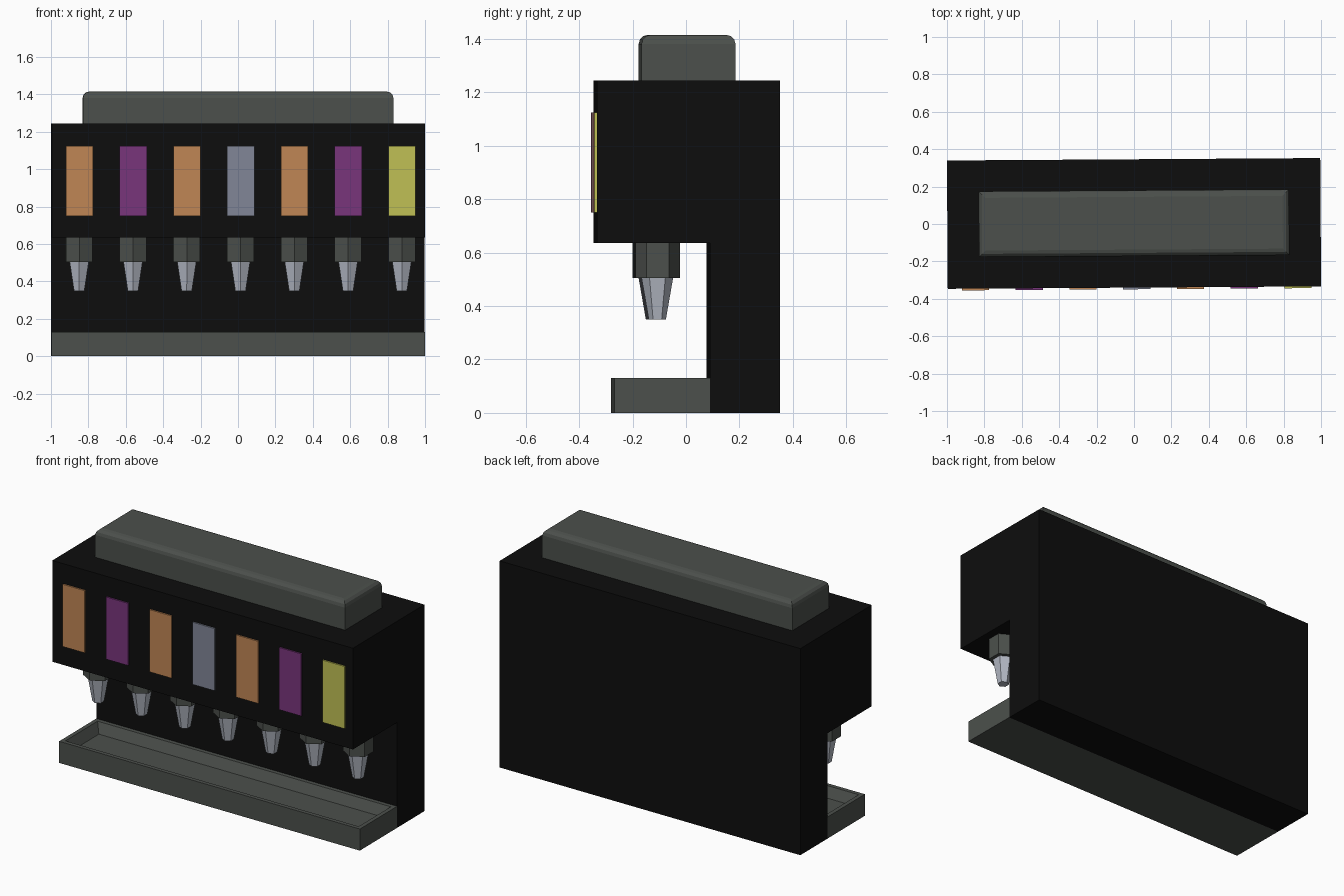
import bpy
import bmesh
from math import pi
from mathutils import Matrix, Vector

cube = bpy.data.objects.get("Cube")
if cube:
    bpy.data.objects.remove(cube, do_unlink=True)

# The whole machine stands very slightly turned
TURN = Matrix.Rotation(0.0065, 4, 'Z')


def material(name, r, g, b):
    m = bpy.data.materials.new(name)
    m.use_nodes = True
    m.diffuse_color = (r, g, b, 1)
    node = next(n for n in m.node_tree.nodes if n.type == 'BSDF_PRINCIPLED')
    node.inputs["Base Color"].default_value = (r, g, b, 1)
    return m


black = material("black", 0.004, 0.004, 0.004)
grey = material("dark grey", 0.072, 0.08, 0.072)
steel = material("steel", 0.45, 0.48, 0.55)
orange = material("orange", 0.53, 0.24, 0.09)
purple = material("purple", 0.19, 0.036, 0.20)
slate = material("slate", 0.22, 0.24, 0.31)
yellow = material("yellow", 0.53, 0.53, 0.09)


def finish(bm, name, mat):
    bmesh.ops.recalc_face_normals(bm, faces=bm.faces)
    bm.transform(TURN)
    mesh = bpy.data.meshes.new(name)
    bm.to_mesh(mesh)
    bm.free()
    mesh.materials.append(mat)
    ob = bpy.data.objects.new(name, mesh)
    bpy.context.collection.objects.link(ob)
    return ob


def box_mesh(x, y, z):
    """Box from (low, high) pairs."""
    bm = bmesh.new()
    lo, hi = Vector((x[0], y[0], z[0])), Vector((x[1], y[1], z[1]))
    size = Matrix.Diagonal((*(hi - lo), 1))
    bmesh.ops.create_cube(bm, size=1, matrix=Matrix.Translation((lo + hi) / 2) @ size)
    return bm


def top_face(bm):
    bm.faces.ensure_lookup_table()
    return max(bm.faces, key=lambda f: f.calc_center_median().z)


def hex_prism(name, x, y, z, r_low, r_high, mat):
    """Six-sided tapered prism with corners towards the front and back."""
    bm = bmesh.new()
    place = Matrix.Translation((x, y, sum(z) / 2)) @ Matrix.Rotation(pi / 2, 4, 'Z')
    bmesh.ops.create_cone(bm, cap_ends=True, segments=6, radius1=r_low,
                          radius2=r_high, depth=z[1] - z[0], matrix=place)
    # Put a corner exactly on the front whatever the primitive's start angle
    if abs(min(v.co.y for v in bm.verts) - (y - max(r_low, r_high))) > 1e-4:
        bmesh.ops.rotate(bm, verts=bm.verts, cent=(x, y, 0),
                         matrix=Matrix.Rotation(pi / 6, 3, 'Z'))
    return finish(bm, name, mat)


# Body: overhanging head and back column as one extruded profile
FRONT, BACK, COLUMN, HEAD, TOP = -0.34, 0.346, 0.084, 0.635, 1.245
profile = [(COLUMN, 0), (BACK, 0), (BACK, TOP), (FRONT, TOP), (FRONT, HEAD), (COLUMN, HEAD)]
bm = bmesh.new()
side = bm.faces.new([bm.verts.new((-0.998, y, z)) for y, z in profile])
ext = bmesh.ops.extrude_face_region(bm, geom=[side])
bmesh.ops.translate(bm, vec=(1.996, 0, 0),
                    verts=[g for g in ext["geom"] if isinstance(g, bmesh.types.BMVert)])
finish(bm, "body", black)

# Lid with rounded top edges
bm = box_mesh((-0.83, 0.83), (-0.172, 0.18), (TOP, 1.415))
bmesh.ops.bevel(bm, geom=list(top_face(bm).edges), offset=0.035, segments=3,
                profile=0.5, affect='EDGES')
finish(bm, "lid", grey)

# Drip tray with a sloping recess
bm = box_mesh((-0.998, 0.998), (-0.274, COLUMN), (0, 0.13))
floor = top_face(bm)
bmesh.ops.inset_region(bm, faces=[floor], thickness=0.035, depth=0)
bmesh.ops.inset_region(bm, faces=[floor], thickness=0.04, depth=-0.06)
finish(bm, "drip_tray", grey)

# Seven dispensers: label plate, nozzle holder and spout
labels = [orange, purple, orange, slate, orange, purple, yellow]
for i, colour in enumerate(labels):
    x = -0.85 + 0.2875 * i
    plate = box_mesh((x - 0.073, x + 0.073), (FRONT - 0.009, FRONT), (0.75, 1.125))
    finish(plate, f"label_plate_{i + 1}", colour)
    hex_prism(f"nozzle_holder_{i + 1}", x, -0.112, (0.505, HEAD), 0.083, 0.083, grey)
    hex_prism(f"spout_{i + 1}", x, -0.113, (0.35, 0.505), 0.032, 0.059, steel)
